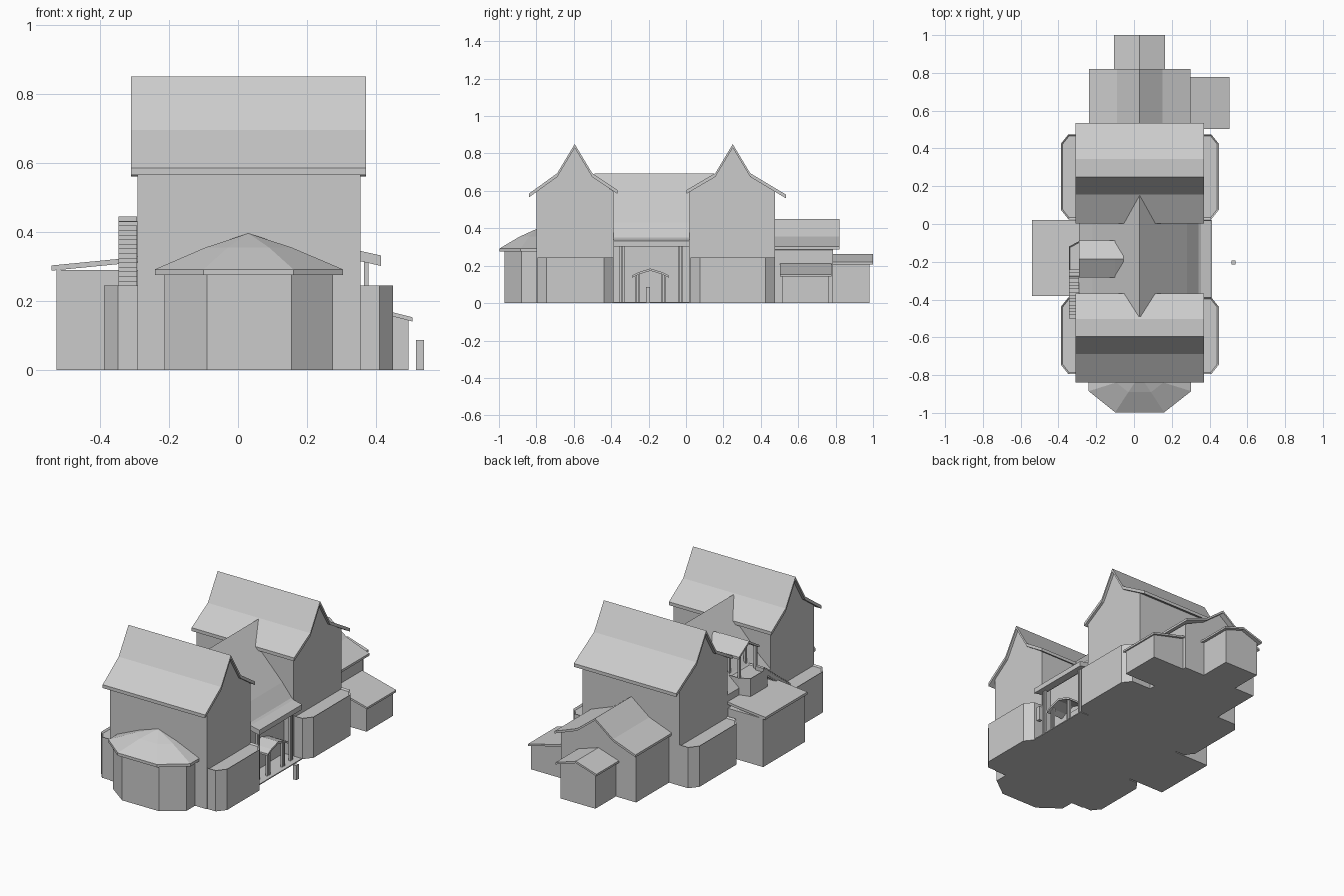
import bpy, bmesh
from mathutils import Vector

if "Cube" in bpy.data.objects:
    bpy.data.objects.remove(bpy.data.objects["Cube"])

CX = 0.03  # symmetry line of the building


def mesh_object(name, bm):
    bmesh.ops.recalc_face_normals(bm, faces=bm.faces)
    me = bpy.data.meshes.new(name)
    bm.to_mesh(me)
    bm.free()
    ob = bpy.data.objects.new(name, me)
    bpy.context.collection.objects.link(ob)
    return ob


def prism(name, pts, axis, a, b, rim=0):
    """Extrude a 2D outline along an axis from a to b."""
    place = {'x': lambda p, t: (t, p[0], p[1]),
             'y': lambda p, t: (p[0], t, p[1]),
             'z': lambda p, t: (p[0], p[1], t)}[axis]
    bm = bmesh.new()
    lo = [bm.verts.new(place(p, a)) for p in pts]
    hi = [bm.verts.new(place(p, b)) for p in pts]
    n = len(pts)
    bm.faces.new(lo)
    top = bm.faces.new(hi)
    for i in range(n):
        j = (i + 1) % n
        bm.faces.new((lo[i], lo[j], hi[j], hi[i]))
    bmesh.ops.recalc_face_normals(bm, faces=bm.faces)
    if rim:
        bmesh.ops.inset_region(bm, faces=[top], thickness=rim)
        for v in top.verts:
            v.co.z -= rim
    return mesh_object(name, bm)


def box(name, x0, x1, y0, y1, z0, z1):
    return prism(name, [(x0, y0), (x1, y0), (x1, y1), (x0, y1)], 'z', z0, z1)


def roof(name, line, axis, a, b, t=0.018):
    """Roof shell of thickness t below the given profile line."""
    return prism(name, line + [(p, z - t) for p, z in reversed(line)], axis, a, b)


def gable(c, half):
    """Mirror half of a roof profile [(offset, z)...] about c."""
    return [(c - d, z) for d, z in reversed(half)] + [(c + d, z) for d, z in half[1:]]


# Two tall main wings, each with a flared gable roof and low chamfered bays
for side, r, w0, w1, e0, e1 in (("front", -0.595, -0.80, -0.388, -0.84, -0.367),
                                ("back", 0.25, 0.02, 0.475, 0.003, 0.535)):
    z0, z1 = (0.585, 0.605) if side == "front" else (0.605, 0.58)
    prism(side + "_wing_walls",
          [(w0, 0), (w1, 0), (w1, 0.597), (r + 0.094, 0.68), (r, 0.835),
           (r - 0.094, 0.68), (w0, 0.597)], 'x', -0.29, 0.355)
    roof(side + "_wing_roof", [(e0, z0), (r - 0.093, 0.695), (r, 0.85),
                               (r + 0.093, 0.695), (e1, z1)], 'x', -0.31, 0.37, 0.02)
    x0, x1, c, d = -0.387, 0.449, 0.04, 0.05
    y0, y1 = w0 + 0.005, w1
    prism(side + "_lower_bays",
          [(x0 + c, y0), (x1 - c, y0), (x1, y0 + d), (x1, y1 - d), (x1 - c, y1),
           (x0 + c, y1), (x0, y1 - d), (x0, y0 + d)], 'z', 0, 0.245, 0.009)

# Central hall between the wings, with a cross roof running into them
prism("hall_walls", [(-0.29, 0), (0.29, 0), (0.29, 0.40), (CX, 0.67), (-0.29, 0.355)],
      'y', -0.39, 0.02)
roof("hall_roof", [(-0.29, 0.37), (-0.22, 0.43), (CX, 0.692), (0.28, 0.43), (0.345, 0.35)],
     'y', -0.49, 0.15)
roof("hall_right_eave", [(0.335, 0.358), (0.355, 0.345), (0.413, 0.332)],
     'y', -0.388, 0.018, 0.03)
box("porch_floor", 0.28, 0.41, -0.39, 0.02, 0, 0.006)
for y in (-0.35, -0.335, -0.037, -0.022):
    box("porch_post", 0.364, 0.378, y - 0.005, y + 0.005, 0, 0.315)

# Small gabled entrance canopy under the hall eave
DY = -0.19
roof("entrance_canopy", gable(DY, [(0, 0.185), (0.065, 0.165), (0.098, 0.148)]),
     'x', 0.29, 0.40, 0.012)
for s in (-1, 1):
    for d in (0.062, 0.078):
        box("entrance_post", 0.375, 0.387, DY + s * d - 0.005, DY + s * d + 0.005, 0, 0.155)
box("entrance_door", 0.285, 0.295, -0.24, -0.14, 0, 0.14)
box("free_standing_post", 0.515, 0.538, -0.215, -0.192, 0, 0.087)

# Left lean-to
box("left_annex_walls", -0.525, -0.29, -0.38, 0.018, 0, 0.29)
roof("left_annex_roof", [(-0.54, 0.303), (-0.345, 0.322), (-0.285, 0.33)], 'y', -0.38, 0.02, 0.015)

# Balcony with canopy and the outside stair
prism("balcony", [(-0.345, -0.28), (-0.15, -0.28), (-0.15, -0.09), (-0.29, -0.09), (-0.345, -0.12)],
      'z', 0.31, 0.43, 0.008)
roof("balcony_roof", gable(-0.185, [(0, 0.615), (0.097, 0.555)]), 'x', -0.29, -0.10, 0.014)
prism("balcony_roof_tip", [(-0.27, 0.5), (-0.10, 0.5), (-0.10, 0.545), (-0.185, 0.602), (-0.27, 0.545)],
      'x', -0.19, -0.09)
prism("balcony_ridge", [(-0.282, 0.55), (-0.088, 0.55), (-0.185, 0.612)], 'x', -0.11, -0.055)
for x in (-0.278, -0.21):
    for y in (-0.262, -0.108):
        box("balcony_post", x - 0.007, x + 0.007, y - 0.007, y + 0.007, 0.42, 0.56)
N = 15
for i in range(N):
    y = -0.50 + 0.26 * i / N
    z = 0.245 + 0.2 * (i + 1) / N
    box("stair_step", -0.345, -0.292, y, y + 0.26 / N, z - 0.035, z)

# Front apse: half-octagon walls and faceted cone roof
prism("apse_walls", [(-0.212, -0.79), (-0.212, -0.88), (-0.09, -0.97), (0.155, -0.97),
                     (0.275, -0.88), (0.275, -0.79)], 'z', 0, 0.285)
outer = [(-0.24, -0.80), (-0.24, -0.885), (-0.10, -0.997), (0.16, -0.997), (0.303, -0.885), (0.303, -0.80)]
centre = Vector((CX, -0.80))
bm = bmesh.new()
rings = []
for f, z in ((1, 0.275), (1, 0.292), (0.46, 0.355)):
    rings.append([bm.verts.new((*(centre + (Vector(p) - centre) * f), z)) for p in outer])
apex = bm.verts.new((CX, -0.80, 0.396))
for a, b in zip(rings, rings[1:]):
    for i in range(5):
        bm.faces.new((a[i], a[i + 1], b[i + 1], b[i]))
for i in range(5):
    bm.faces.new((rings[2][i], rings[2][i + 1], apex))
bm.faces.new(rings[0])
mesh_object("apse_roof", bm)

# Rear extension, its small end block and the right lean-to
prism("rear_walls", [(-0.22, 0), (0.28, 0), (0.28, 0.285), (0.15, 0.345), (CX, 0.435),
                     (-0.09, 0.345), (-0.22, 0.285)], 'y', 0.47, 0.787)
roof("rear_roof", gable(CX, [(0, 0.45), (0.12, 0.357), (0.268, 0.302)]), 'y', 0.475, 0.82, 0.014)
prism("end_walls", [(-0.085, 0), (0.145, 0), (0.145, 0.21), (CX, 0.25), (-0.085, 0.21)],
      'y', 0.78, 0.98)
roof("end_roof", gable(CX, [(0, 0.262), (0.135, 0.219)]), 'y', 0.785, 1.0, 0.012)
prism("right_annex_walls", [(0.27, 0), (0.493, 0), (0.493, 0.145), (0.27, 0.2)], 'y', 0.515, 0.765)
roof("right_annex_roof", [(0.275, 0.212), (0.505, 0.153)], 'y', 0.503, 0.778, 0.012)
